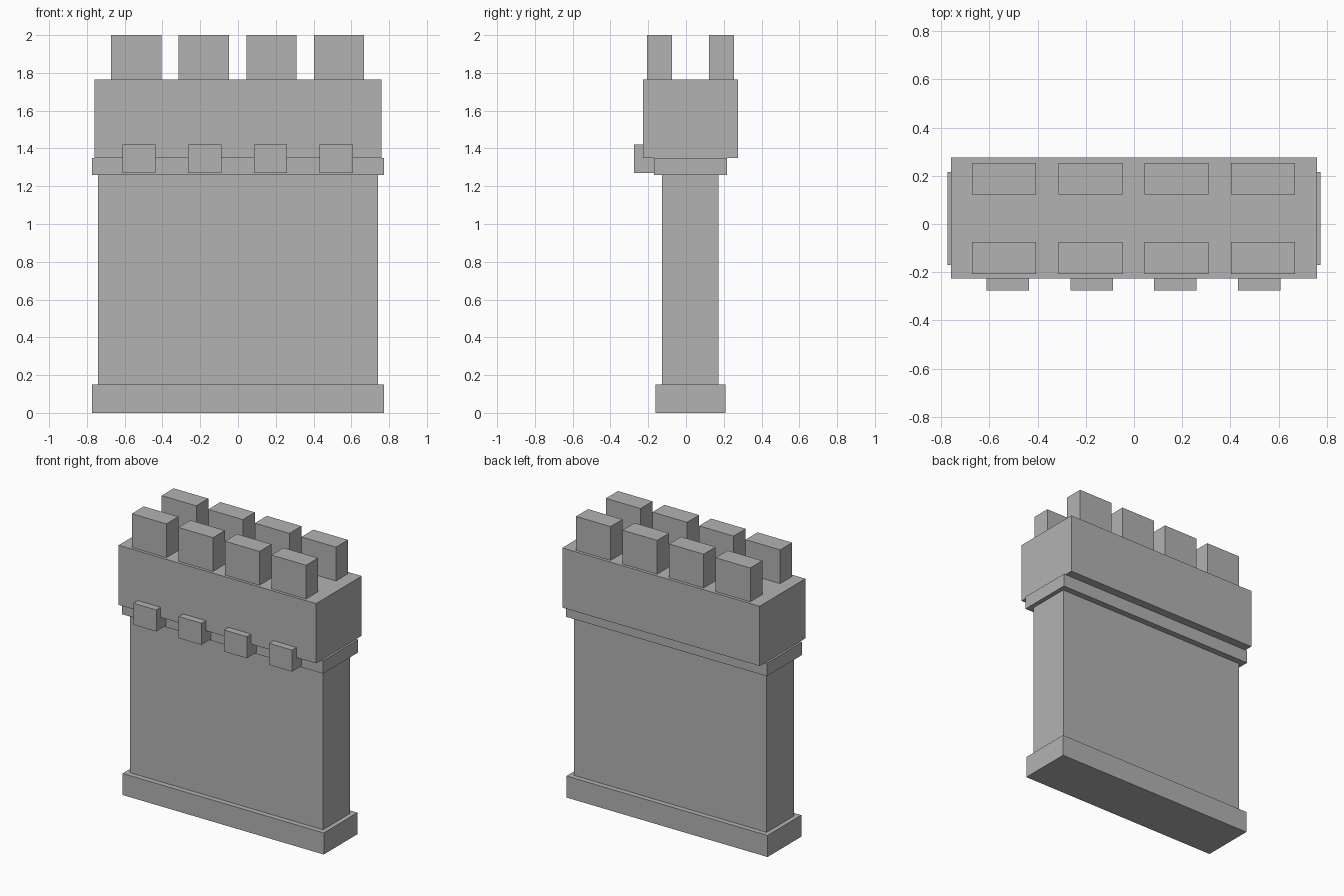
import bpy
import bmesh

cube = bpy.data.objects.get("Cube")
if cube:
    bpy.data.objects.remove(cube, do_unlink=True)

# One plain stone colour
stone = bpy.data.materials.new("grey_stone")
stone.use_nodes = True
COLOUR = (0.45, 0.45, 0.45, 1.0)
stone.diffuse_color = COLOUR
stone.node_tree.nodes["Principled BSDF"].inputs["Base Color"].default_value = COLOUR


def block(name, xs, ys, zs):
    """Add a box spanning the given (min, max) ranges."""
    bm = bmesh.new()
    bmesh.ops.create_cube(bm, size=1)
    for v in bm.verts:
        v.co = [(lo + hi) / 2 + c * (hi - lo) for c, (lo, hi) in zip(v.co, (xs, ys, zs))]
    mesh = bpy.data.meshes.new(name)
    bm.to_mesh(mesh)
    bm.free()
    mesh.materials.append(stone)
    obj = bpy.data.objects.new(name, mesh)
    bpy.context.collection.objects.link(obj)
    return obj


def row(name, spacing, width, ys, zs):
    """Add four evenly spaced boxes along x."""
    for i in range(4):
        x = (i - 1.5) * spacing - 0.002
        block(f"{name}_{i + 1}", (x - width / 2, x + width / 2), ys, zs)


# Wall, from the ground up
block("base_plinth", (-0.773, 0.773), (-0.162, 0.208), (0, 0.15))
block("wall_body", (-0.742, 0.742), (-0.126, 0.173), (0.15, 1.26))
block("ledge", (-0.773, 0.773), (-0.17, 0.216), (1.26, 1.35))
block("parapet", (-0.759, 0.759), (-0.227, 0.275), (1.35, 1.765))

# Corbels on the front only
row("corbel", 0.348, 0.176, (-0.275, -0.13), (1.27, 1.42))

# Battlements along both edges
row("front_merlon", 0.358, 0.266, (-0.207, -0.075), (1.765, 2.0))
row("back_merlon", 0.358, 0.266, (0.122, 0.254), (1.765, 2.0))
